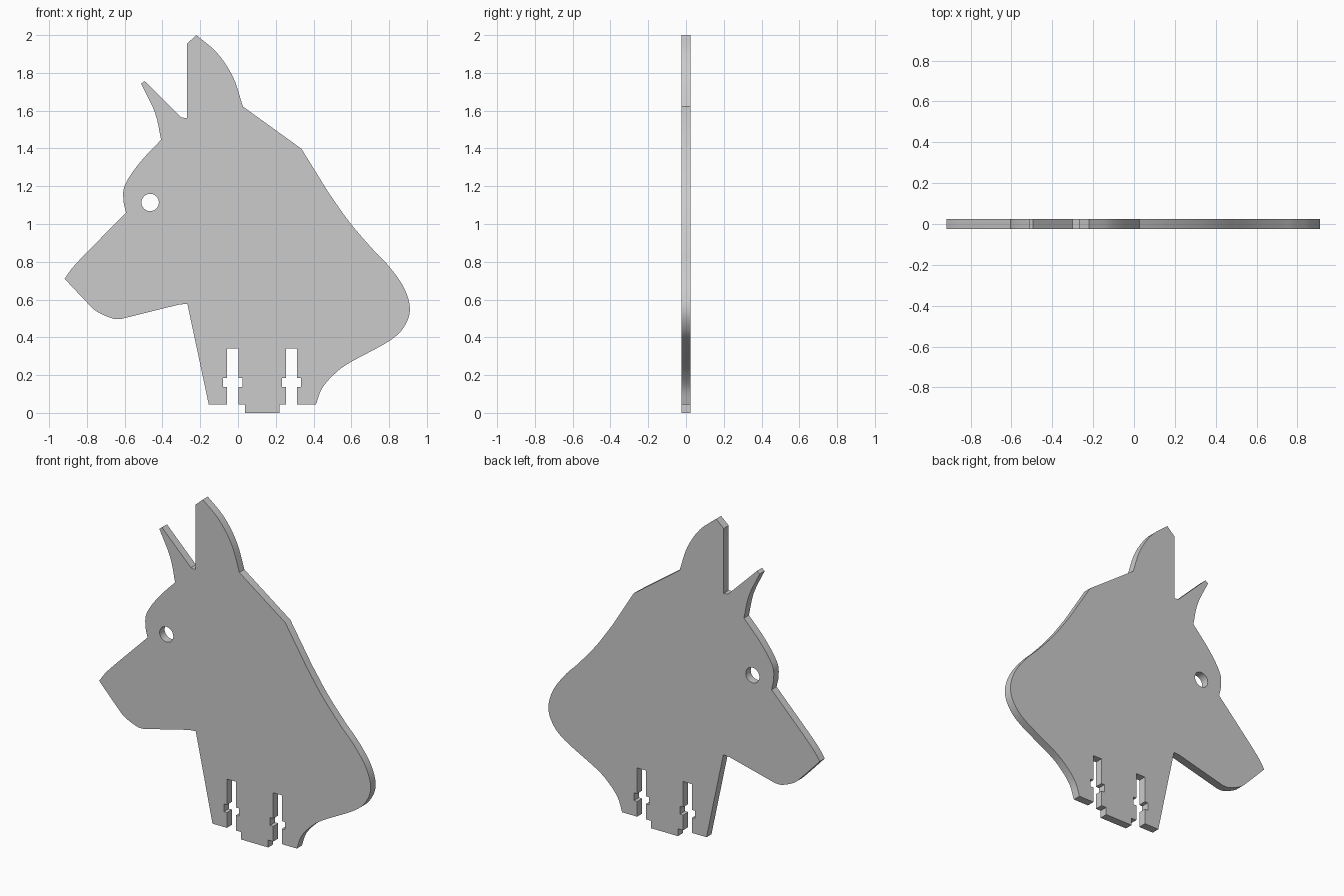
import bpy, bmesh, math
from mathutils import Vector

if "Cube" in bpy.data.objects:
    bpy.data.objects.remove(bpy.data.objects["Cube"])

HALF = 0.024      # half of the sheet thickness
BASE = 0.045      # height of the neck's lower edge


def smooth(points, steps=6):
    """Catmull-Rom curve through the points, last point left out."""
    p = [Vector(q) for q in points]
    p = [2 * p[0] - p[1]] + p + [2 * p[-1] - p[-2]]
    out = []
    for a, b, c, d in zip(p, p[1:], p[2:], p[3:]):
        for i in range(steps):
            t = i / steps
            out.append(0.5 * (2 * b + (c - a) * t + (2 * a - 5 * b + 4 * c - d) * t * t
                              + (3 * b - a - 3 * c + d) * t ** 3))
    return out


def slot(left, right):
    """Cross-shaped notch cut up from the lower edge, walked right to left."""
    lo, hi, top, w = 0.138, 0.185, 0.342, 0.021
    half = [(right, BASE), (right, lo), (right + w, lo), (right + w, hi), (right, hi), (right, top)]
    return half + [(left + right - x, z) for x, z in reversed(half)]


# Outline, clockwise from the nose tip
outline = []
outline += smooth([(-.918, .71), (-.875, .77), (-.81, .84)])                                # nose
outline += [(-.81, .84)]
outline += smooth([(-.593, 1.06), (-.607, 1.13), (-.597, 1.21), (-.52, 1.325), (-.407, 1.446)])  # brow
outline += smooth([(-.407, 1.446), (-.44, 1.59), (-.513, 1.743)])                           # far ear
outline += [(-.513, 1.743), (-.495, 1.757), (-.30, 1.564), (-.27, 1.56), (-.27, 1.955)]
outline += smooth([(-.22, 2), (-.11, 1.905), (-.025, 1.775), (.026, 1.622)])                # near ear
outline += [(.026, 1.622), (.336, 1.398)]
outline += smooth([(.48, 1.165), (.59, 1.01), (.71, .87), (.79, .787), (.875, .67), (.91, .555),
                   (.882, .46), (.80, .38), (.59, .265), (.51, .205), (.445, .13), (.413, BASE)])  # back
outline += [(.413, BASE)]
outline += slot(.254, .312)
outline += [(.22, BASE), (.22, 0), (.038, 0), (.038, BASE)]                                 # tab
outline += slot(-.058, .003)
outline += [(-.155, BASE), (-.268, .577)]
outline += [(-.31, .574)]
outline += smooth([(-.62, .497), (-.665, .50), (-.745, .535), (-.80, .585), (-.918, .71)])  # chin

# Round eye hole
eye = [(-.465 + .046 * math.cos(a), 1.114 + .046 * math.sin(a))
       for a in (i * math.tau / 32 for i in range(32))]

# Filled, extruded flat curve
curve = bpy.data.curves.new("dog_head_panel", 'CURVE')
curve.dimensions = '2D'
curve.fill_mode = 'BOTH'
curve.extrude = HALF
for loop in (outline, eye):
    s = curve.splines.new('POLY')
    s.points.add(len(loop) - 1)
    for pt, (x, z) in zip(s.points, loop):
        pt.co = (x, z, 0, 1)
    s.use_cyclic_u = True
panel = bpy.data.objects.new("dog_head_panel", curve)
panel.rotation_euler.x = math.pi / 2
bpy.context.collection.objects.link(panel)
bpy.context.view_layer.objects.active = panel
panel.select_set(True)
bpy.ops.object.convert(target='MESH')
panel = bpy.context.object
bpy.ops.object.transform_apply(rotation=True)

# Weld caps to walls
bm = bmesh.new()
bm.from_mesh(panel.data)
bmesh.ops.remove_doubles(bm, verts=bm.verts, dist=0.0005)
bmesh.ops.recalc_face_normals(bm, faces=bm.faces)
bm.to_mesh(panel.data)
bm.free()
bpy.ops.object.shade_smooth_by_angle(angle=math.radians(25))
